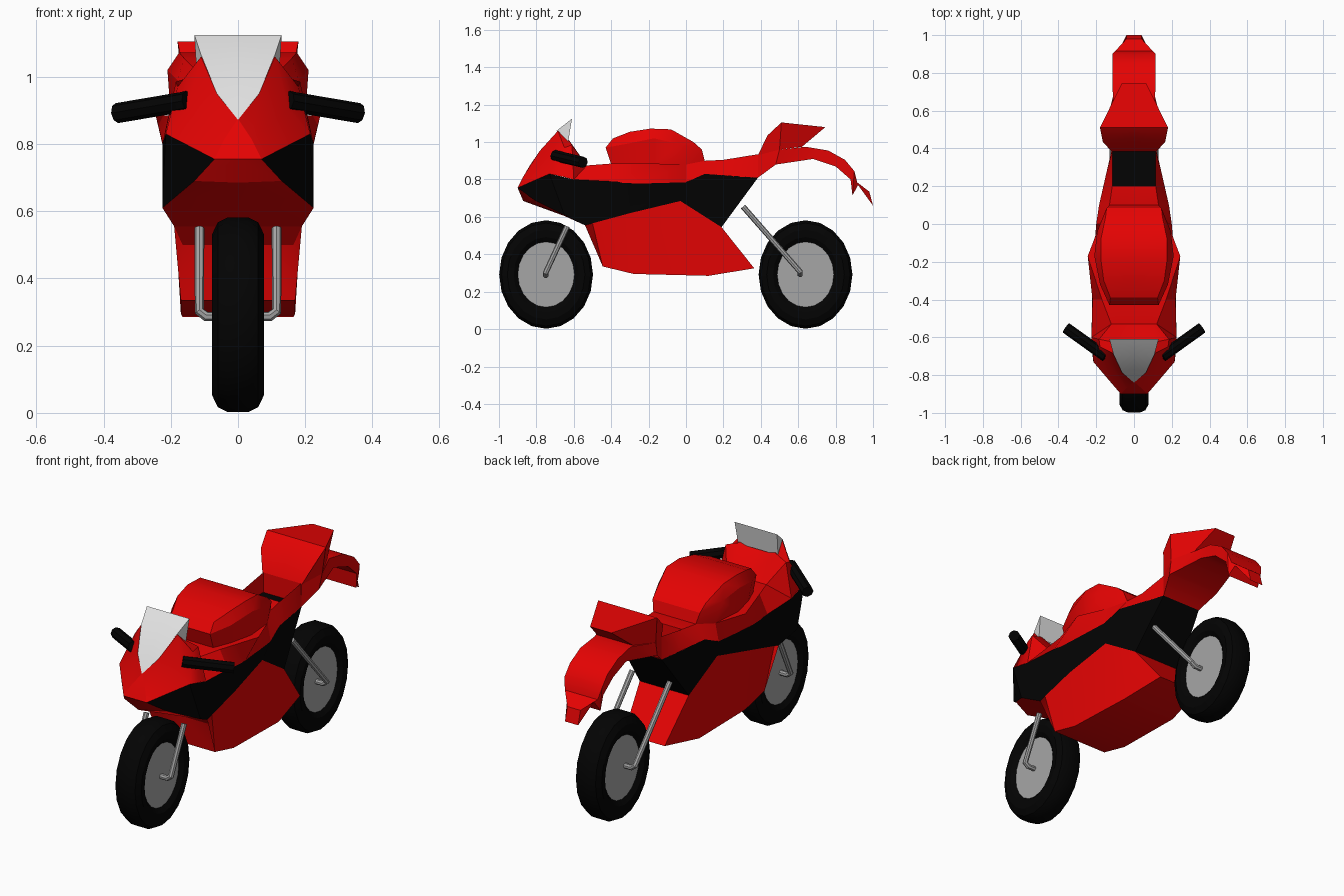
import bpy
import bmesh
from math import cos, sin, pi, radians

default_cube = bpy.data.objects.get("Cube")
if default_cube:
    bpy.data.objects.remove(default_cube, do_unlink=True)


def material(name, red, green, blue):
    mat = bpy.data.materials.new(name)
    mat.use_nodes = True
    color = (red, green, blue, 1)
    mat.diffuse_color = color
    mat.node_tree.nodes["Principled BSDF"].inputs["Base Color"].default_value = color
    return mat


RED = material("red paint", .78, .001, .001)
BLACK = material("black", .001, .001, .001)
METAL = material("grey metal", .38, .38, .38)
SCREEN = material("light grey screen", .75, .75, .75)
parts = []


def add_object(name, mesh, *materials):
    obj = bpy.data.objects.new(name, mesh)
    bpy.context.collection.objects.link(obj)
    for mat in materials:
        mesh.materials.append(mat)
    parts.append(obj)
    return obj


def centered(row):
    """The same row of points moved onto the centre plane."""
    return [(0, y, z) for x, y, z in row]


def panel(name, rows, materials, cap_front=False, cap_back=False, rule=None):
    """Loft rows of points, listed from bottom to top and front to back,
    then mirror them across the centre plane."""
    bm = bmesh.new()
    grid = []
    for row in rows:
        front = centered(row[:1]) if cap_front else []
        back = centered(row[-1:]) if cap_back else []
        grid.append([bm.verts.new(p) for p in front + row + back])
    for low, high in zip(grid, grid[1:]):
        for i in range(len(low) - 1):
            bm.faces.new((low[i], low[i + 1], high[i + 1], high[i]))
    bmesh.ops.remove_doubles(bm, verts=bm.verts[:], dist=.0005)
    if rule:
        for face in bm.faces:
            face.material_index = rule(face)
    mesh = bpy.data.meshes.new(name)
    bm.to_mesh(mesh)
    bm.free()
    mirror = add_object(name, mesh, *materials).modifiers.new("Mirror", "MIRROR")
    mirror.use_axis = (True, False, False)
    mirror.merge_threshold = .0005


def tube(name, points, radius, mat):
    """A round tube along a path, turned into a mesh."""
    curve = bpy.data.curves.new(name, "CURVE")
    curve.dimensions = "3D"
    curve.bevel_depth = radius
    curve.bevel_resolution = 2
    curve.use_fill_caps = True
    spline = curve.splines.new("POLY")
    spline.points.add(len(points) - 1)
    for target, point in zip(spline.points, points):
        target.co = (*point, 1)
    helper = bpy.data.objects.new(name + " path", curve)
    mesh = bpy.data.meshes.new_from_object(helper)
    bpy.data.objects.remove(helper)
    mesh.materials.clear()
    add_object(name, mesh, mat)


def wheel(name, y_center, z_center=.292, sides=20):
    """Slightly oval wheel: lathed half profile of (x, radius), mirrored."""
    half = [(.055, 0), (.055, .175), (.073, .2), (.077, .24), (.06, .275), (.03, .29)]
    profile = half + [(-x, r) for x, r in reversed(half)]
    bm = bmesh.new()
    rings = []
    for x, r in profile:
        rings.append([bm.verts.new((x, .865 * r * cos(2 * pi * i / sides), r * sin(2 * pi * i / sides)))
                      for i in range(sides)])
    for a, b in zip(rings, rings[1:]):
        for i in range(sides):
            j = (i + 1) % sides
            bm.faces.new((a[i], b[i], b[j], a[j]))
    bmesh.ops.remove_doubles(bm, verts=bm.verts[:], dist=.0005)
    bmesh.ops.recalc_face_normals(bm, faces=bm.faces[:])
    # the flat discs, which reach the axle, are the metal hubs
    for face in bm.faces:
        face.material_index = int(min(v.co.yz.length for v in face.verts) < .01)
    mesh = bpy.data.meshes.new(name)
    bm.to_mesh(mesh)
    bm.free()
    add_object(name, mesh, BLACK, METAL).location = (0, y_center, z_center)


# Wheels and forks
wheel("front_wheel", -.748)
wheel("rear_wheel", .639)


def fork(name, top, axle, x=.115, radius=.015):
    side = [(x, *top), (x, axle[0], axle[1] + .015), (x - .02, *axle)]
    tube(name, side + [(-px, py, pz) for px, py, pz in reversed(side)], radius, METAL)


fork("front_fork", (-.635, .55), (-.75, .287))
fork("rear_fork", (.305, .655), (.61, .292))

# Handlebars
for label, s in (("left", 1), ("right", -1)):
    tube(label + "_handlebar",
         [(s * .15, -.7, .928), (s * .165, -.69, .925), (s * .36, -.55, .892)], .03, BLACK)

# Black side panels and the plate behind the engine
panel("side_panels", [
    [(.07, -.9, .755), (.13, -.81, .69), (.225, -.65, .61), (.19, -.54, .555), (.19, -.3, .62),
     (.17, -.03, .685), (.15, .19, .545), (.12, .385, .81)],
    [(.07, -.9, .755), (.143, -.815, .793), (.215, -.73, .83), (.225, -.6, .8), (.22, -.3, .785),
     (.2, 0, .785), (.185, .1, .83), (.12, .385, .81)]], [BLACK])
panel("rear_plate", [[(.15, .19, .545)], [(.12, .385, .81)]], [BLACK], cap_back=True)

# Lower fairing with belly
belly = [(.165, -.48, .5), (.17, -.445, .335), (.17, -.28, .295),
         (.165, .12, .285), (.125, .365, .325)]
seam = [(.19, -.54, .555), (.19, -.5, .567), (.19, -.3, .62), (.17, -.03, .685), (.15, .19, .545)]
panel("lower_fairing", [centered(belly), belly, seam], [RED], True, True)

# Nose underside
panel("chin", [
    [(0, -.9, .755), (0, -.87, .685), (0, -.65, .605), (0, -.54, .555)],
    [(.07, -.9, .755), (.13, -.81, .69), (.225, -.65, .61), (.19, -.54, .555)]], [RED])

# Front fairing with raised rims beside the windscreen
panel("front_fairing", [
    [(.07, -.9, .755), (.215, -.73, .83), (.22, -.66, .815), (.225, -.6, .8), (.225, -.6, .8)],
    [(.04, -.87, .815), (.15, -.72, .9), (.18, -.65, .97), (.185, -.61, .985), (.12, -.53, .875)],
    [(0, -.835, .875), (.065, -.78, .955), (.11, -.685, 1.06), (.11, -.625, 1.01), (.1, -.53, .875)],
    [(0, -.83, .875), (0, -.77, .94), (0, -.67, 1.0), (0, -.625, .97), (0, -.53, .875)]],
    [RED], True)

# Wedge-shaped windscreen with a steep back
screen_edge = [(0, -.84, .872), (.063, -.787, .95), (.108, -.692, 1.06)]
top_corner = [(.13, -.61, 1.125)]
panel("windscreen", [
    screen_edge + [(.122, -.63, 1.0)], screen_edge + top_corner,
    centered(screen_edge + top_corner)], [SCREEN], cap_back=True)

# Upper deck around the tank and seat
deck = [(.12, -.53, .875), (.17, -.4, .885), (.245, -.17, .885), (.18, 0, .88),
        (.13, .1, .9), (.115, .2, .905), (.115, .385, .935)]
panel("upper_side", [
    [(.225, -.6, .8), (.22, -.4, .785), (.22, -.25, .778), (.2, 0, .785),
     (.185, .1, .83), (.144, .28, .815), (.12, .385, .81)], deck], [RED])
panel("upper_deck", [deck[:-1], centered(deck[:-1])], [RED])

# Sunken seat well with a black floor
rim = deck[-2:]
floor = [(x, y, .825) for x, y, z in rim]
panel("seat_well", [rim, floor, centered(floor)], [RED, BLACK], True, True,
      rule=lambda face: int(max(v.co.z for v in face.verts) < .83))

# Fuel tank
tank_top = [(.125, -.39, 1.02), (.16, -.3, 1.055), (.175, -.19, 1.072),
            (.175, -.08, 1.068), (.15, .04, 1.0)]
panel("fuel_tank", [
    [(.13, -.4, .88), (.17, -.3, .88), (.2, -.17, .88), (.18, 0, .88), (.13, .1, .9)],
    [(.13, -.43, .97), (.18, -.32, .99), (.21, -.17, 1.02), (.195, -.04, .99), (.145, .085, .96)],
    tank_top, centered(tank_top)], [RED], True, True)

# Tail and its pointed end
tail_low = [(.12, .385, .81), (.16, .48, .88), (.11, .68, .91), (.115, .8, .87),
            (.11, .88, .8), (.1, .89, .715), (.08, .92, .77), (.04, 1.0, .66)]
tail_high = [(.12, .385, .93), (.165, .5, .96), (.11, .64, .975), (.115, .76, .955),
             (.115, .85, .905), (.115, .9, .845), (.1, .915, .785), (.04, .98, .735)]
panel("tail", [centered(tail_low), tail_low, tail_high, centered(tail_high)], [RED], True, True)

# Raised seat back overhanging the tail
hump = [(.165, .435, 1.035), (.18, .51, 1.105), (.065, .745, 1.08)]
panel("seat_back", [
    [(.12, .385, .93), (.165, .5, .96), (.11, .62, .975)],
    hump, centered(hump)], [RED], True, True)

# Smooth the gentle curves and keep the creases sharp
bpy.ops.object.select_all(action="DESELECT")
for obj in parts:
    obj.select_set(True)
bpy.context.view_layer.objects.active = parts[0]
bpy.ops.object.shade_smooth_by_angle(angle=radians(30))
